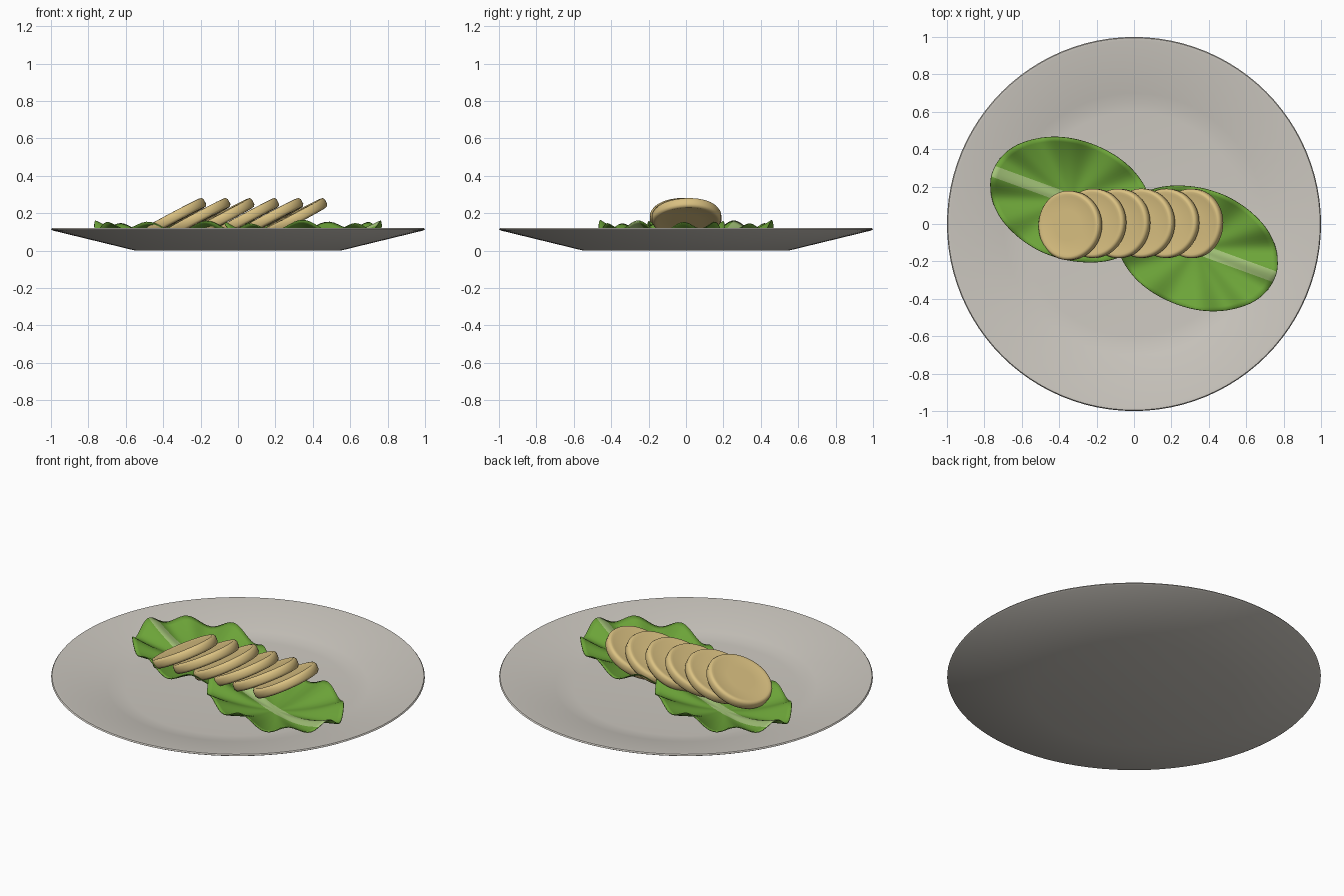
import bpy, bmesh, math, random
from mathutils import Vector

random.seed(4)
cube = bpy.data.objects.get("Cube")
if cube:
    bpy.data.objects.remove(cube, do_unlink=True)


def material(name, rgb):
    m = bpy.data.materials.new(name)
    m.use_nodes = True
    m.diffuse_color = (*rgb, 1)
    m.node_tree.nodes["Principled BSDF"].inputs["Base Color"].default_value = (*rgb, 1)
    return m


CERAMIC = material("warm grey ceramic", (0.61, 0.58, 0.53))
BREAD = material("pale bread", (0.70, 0.53, 0.22))
GREEN = material("leaf green", (0.15, 0.37, 0.04))
RIB = material("pale leaf rib", (0.37, 0.55, 0.19))


def finish(name, bm, mats, angle=40):
    mesh = bpy.data.meshes.new(name)
    bm.to_mesh(mesh)
    bm.free()
    for m in mats:
        mesh.materials.append(m)
    obj = bpy.data.objects.new(name, mesh)
    bpy.context.collection.objects.link(obj)
    bpy.ops.object.select_all(action="DESELECT")
    obj.select_set(True)
    bpy.context.view_layer.objects.active = obj
    bpy.ops.object.shade_smooth_by_angle(angle=math.radians(angle))
    return obj


def lathe(profile, segments):
    """Spin an (r, z) outline that starts and ends on the axis."""
    bm = bmesh.new()
    verts = [bm.verts.new((r, 0, z)) for r, z in profile]
    edges = [bm.edges.new(pair) for pair in zip(verts, verts[1:])]
    bmesh.ops.spin(bm, geom=verts + edges, cent=(0, 0, 0), axis=(0, 0, 1),
                   angle=math.tau, steps=segments, use_duplicate=False)
    bmesh.ops.remove_doubles(bm, verts=bm.verts, dist=0.0001)
    bmesh.ops.recalc_face_normals(bm, faces=bm.faces)
    return bm


# Plate: flat foot, sloping wall, thin rounded rim and shallow well
plate = [(0, 0), (0.55, 0), (0.99, 0.107), (1, 0.113), (0.995, 0.12), (0.98, 0.12),
         (0.7, 0.058), (0.65, 0.049), (0.6, 0.045), (0, 0.045)]
finish("plate", lathe(plate, 96), [CERAMIC])


# Leaves: oval cups with ruffled edges and a pale central rib
LENGTH, WIDTH, RIB_HALF = 0.446, 0.317, 0.03


def leaf(name, centre, turn):
    bm = bmesh.new()
    rings, segments = 14, 108
    middle = bm.verts.new((0, 0, 0))
    previous = None
    for i in range(1, rings + 1):
        r = i / rings
        ring = [bm.verts.new((LENGTH * r * math.cos(a), WIDTH * r * math.sin(a), 0))
                for a in (math.tau * k / segments for k in range(segments))]
        for k in range(segments):
            n = (k + 1) % segments
            if previous:
                bm.faces.new((previous[k], ring[k], ring[n], previous[n]))
            else:
                bm.faces.new((middle, ring[k], ring[n]))
        previous = ring
    # Cut the rib outline into the blade
    for side in (-1, 1):
        bmesh.ops.bisect_plane(bm, geom=bm.verts[:] + bm.edges[:] + bm.faces[:], dist=0.0001,
                               plane_co=(0, side * RIB_HALF, 0), plane_no=(0, 1, 0))
    for f in bm.faces:
        f.material_index = int(abs(f.calc_center_median().y) < RIB_HALF)
    for v in bm.verts:
        r = math.hypot(v.co.x / LENGTH, v.co.y / WIDTH)
        a = math.atan2(v.co.y / WIDTH, v.co.x / LENGTH)
        ruffle = 0.024 * math.sin(9 * a + 0.6) + 0.01 * math.sin(5 * a + 2)
        v.co.z = 0.056 + 0.075 * r ** 2 + ruffle * r ** 2
    obj = finish(name, bm, [GREEN, RIB], 60)
    obj.location = (*centre, 0)
    obj.rotation_euler.z = turn
    solid = obj.modifiers.new("thickness", "SOLIDIFY")
    solid.thickness = 0.005


TILT = math.radians(20)
leaf("front_leaf", (0.335, -0.13), -TILT)
leaf("back_leaf", (-0.335, 0.13), math.pi - TILT)

# Bread: six overlapping slices, each with a softly raised edge
half = [(0, 0.024), (0.08, 0.025), (0.155, 0.024), (0.167, 0.0275),
        (0.178, 0.025), (0.185, 0.014)]
slice_profile = half + [(r, -z) for r, z in reversed(half)]
for i in range(6):
    bm = lathe(slice_profile, 56)
    phase = random.uniform(0, math.tau)
    for v in bm.verts:
        a = math.atan2(v.co.y, v.co.x)
        v.co.xy *= 1 + 0.008 * math.sin(3 * a + phase)
    obj = finish(f"bread_slice_{i + 1}", bm, [BREAD], 50)
    obj.location = Vector((-0.342 + 0.13 * i, -0.008 if i == 0 else 0.004, 0.175))
    obj.rotation_euler = (random.uniform(-0.02, 0.02), math.radians(-28),
                          random.uniform(-0.04, 0.04))
